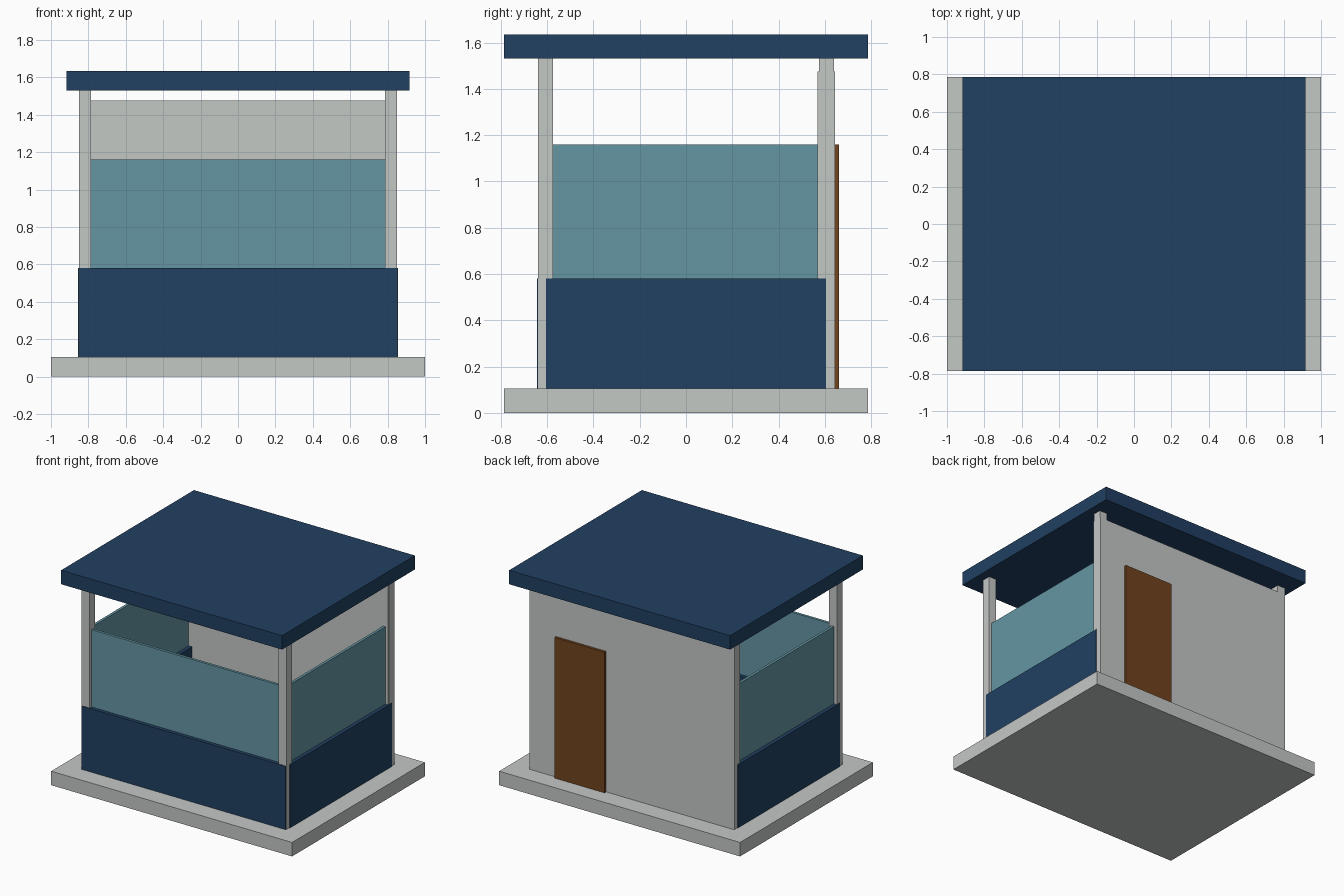
import bpy

if "Cube" in bpy.data.objects:
    bpy.data.objects.remove(bpy.data.objects["Cube"])


def material(name, color):
    m = bpy.data.materials.new(name)
    m.diffuse_color = (*color, 1.0)
    m.use_nodes = True
    m.node_tree.nodes["Principled BSDF"].inputs["Base Color"].default_value = m.diffuse_color
    return m


navy = material("navy_blue", (0.015, 0.051, 0.122))
grey = material("light_grey", (0.55, 0.58, 0.56))
teal = material("glass_teal", (0.13, 0.305, 0.367))
brown = material("door_brown", (0.165, 0.058, 0.013))


def box(name, x, y, z, mat):
    """Box from (min, max) ranges on each axis."""
    bpy.ops.mesh.primitive_cube_add(
        size=1, location=[(a + b) / 2 for a, b in (x, y, z)])
    ob = bpy.context.object
    ob.name = name
    ob.scale = [b - a for a, b in (x, y, z)]
    bpy.ops.object.transform_apply(location=False, rotation=False, scale=True)
    ob.data.materials.append(mat)
    return ob


def span(a, b, side):
    return tuple(sorted((a * side, b * side)))


FLOOR, SILL, GLASS_TOP, WALL_TOP, EAVE = 0.105, 0.58, 1.16, 1.475, 1.53

# Floor slab and flat roof
box("base_slab", (-1, 1), (-0.787, 0.787), (0, FLOOR), grey)
box("roof", (-0.917, 0.917), (-0.787, 0.787), (EAVE, 1.635), navy)

# Corner posts
for sx, lr in ((-1, "left"), (1, "right")):
    for sy, fb in ((-1, "front"), (1, "back")):
        box(f"{fb}_{lr}_post", span(0.785, 0.85, sx), span(0.574, 0.639, sy),
            (FLOOR, EAVE), grey)

# Side panels and glazing
for sx, lr in ((-1, "left"), (1, "right")):
    box(f"{lr}_panel", span(0.779, 0.855, sx), (-0.604, 0.604), (FLOOR, SILL), navy)
    box(f"{lr}_glass", span(0.807, 0.827, sx), (-0.575, 0.57), (SILL, GLASS_TOP), teal)

# Front panel and glazing
box("front_panel", (-0.847, 0.847), (-0.644, -0.568), (FLOOR, SILL), navy)
box("front_glass", (-0.785, 0.785), (-0.617, -0.597), (SILL, GLASS_TOP), teal)

# Back wall and door
box("back_wall", (-0.847, 0.847), (0.568, 0.643), (FLOOR, WALL_TOP), grey)
box("door", (0.212, 0.628), (0.64, 0.662), (FLOOR, GLASS_TOP), brown)
